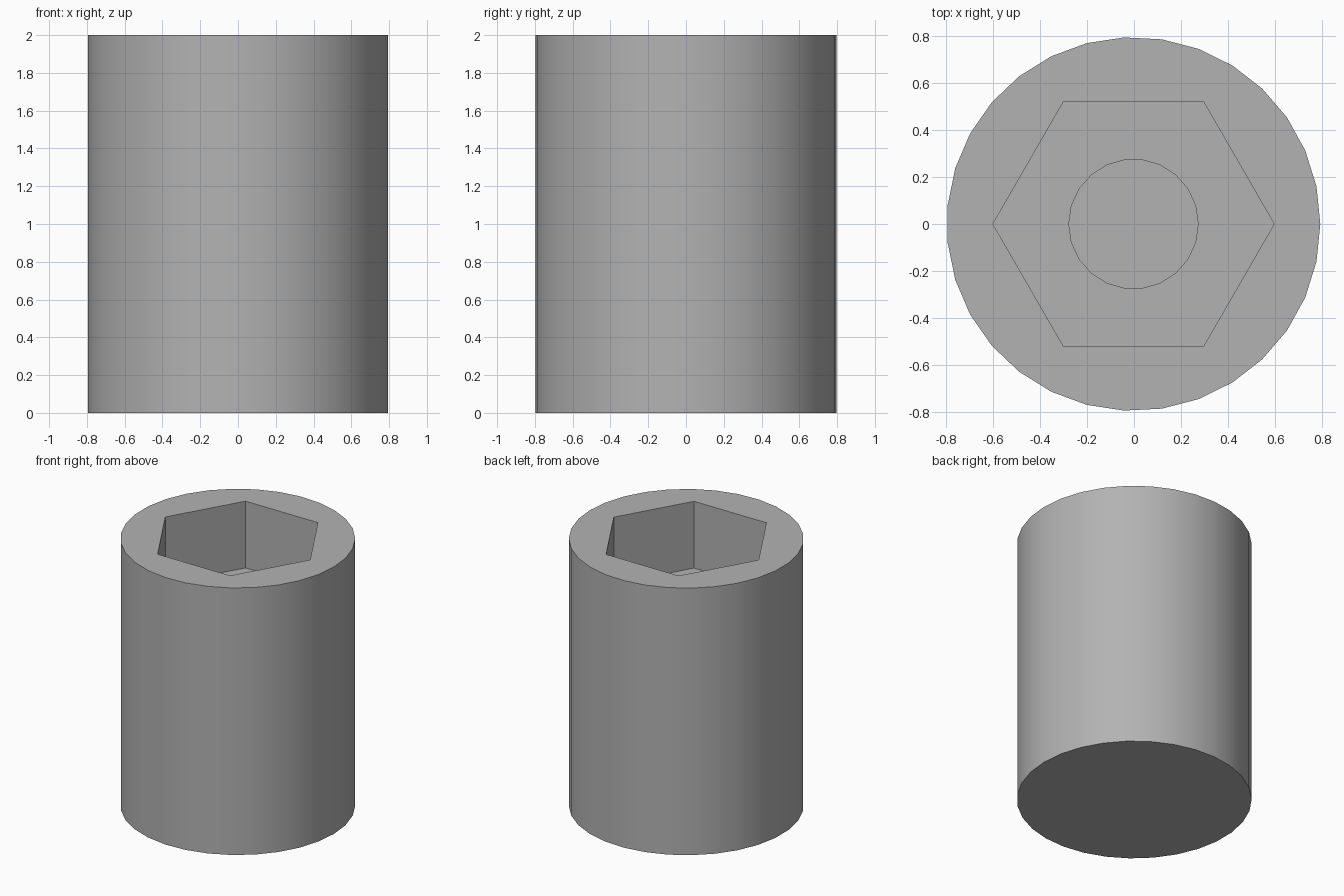
import bpy
import math

cube = bpy.data.objects.get("Cube")
if cube:
    bpy.data.objects.remove(cube, do_unlink=True)

BODY_SIDES = 31
BODY_RADIUS = 0.797
HEIGHT = 2.0
POCKET_FLOOR = 1.5
HOLE_FLOOR = 0.5
# An odd-sided prism needs a small shift to centre its extent
CENTRE_X = -BODY_RADIUS * (1 - math.cos(math.pi / BODY_SIDES)) / 2

grey = bpy.data.materials.new("plain_grey")
grey.use_nodes = True
colour = (0.45, 0.45, 0.45, 1)
grey.diffuse_color = colour
grey.node_tree.nodes["Principled BSDF"].inputs["Base Color"].default_value = colour


def prism(name, sides, radius, bottom, top):
    """Upright prism with its first corner on +x."""
    bpy.ops.mesh.primitive_cylinder_add(
        vertices=sides, radius=radius, depth=top - bottom,
        location=(CENTRE_X, 0, (top + bottom) / 2),
        rotation=(0, 0, -math.pi / 2))
    obj = bpy.context.object
    obj.name = name
    obj.data.materials.append(grey)
    return obj


# Outer barrel
barrel = prism("socket_barrel", BODY_SIDES, BODY_RADIUS, 0, HEIGHT)

# Hexagonal pocket, then the round blind hole below it
cutters = [
    prism("hex_pocket_cutter", 6, 0.6, POCKET_FLOOR, HEIGHT + 0.2),
    prism("round_hole_cutter", 22, 0.276, HOLE_FLOOR, HEIGHT + 0.1),
]
for cutter in cutters:
    cutter.hide_render = True
    bpy.ops.object.select_all(action="DESELECT")
    barrel.select_set(True)
    bpy.context.view_layer.objects.active = barrel
    cut = barrel.modifiers.new(cutter.name, "BOOLEAN")
    cut.operation = "DIFFERENCE"
    cut.solver = "EXACT"
    cut.object = cutter
    bpy.ops.object.modifier_apply(modifier=cut.name)
    bpy.data.objects.remove(cutter, do_unlink=True)

# Smooth round walls, crisp rims and hexagon corners
barrel.select_set(True)
bpy.context.view_layer.objects.active = barrel
bpy.ops.object.shade_smooth_by_angle(angle=math.radians(30))
